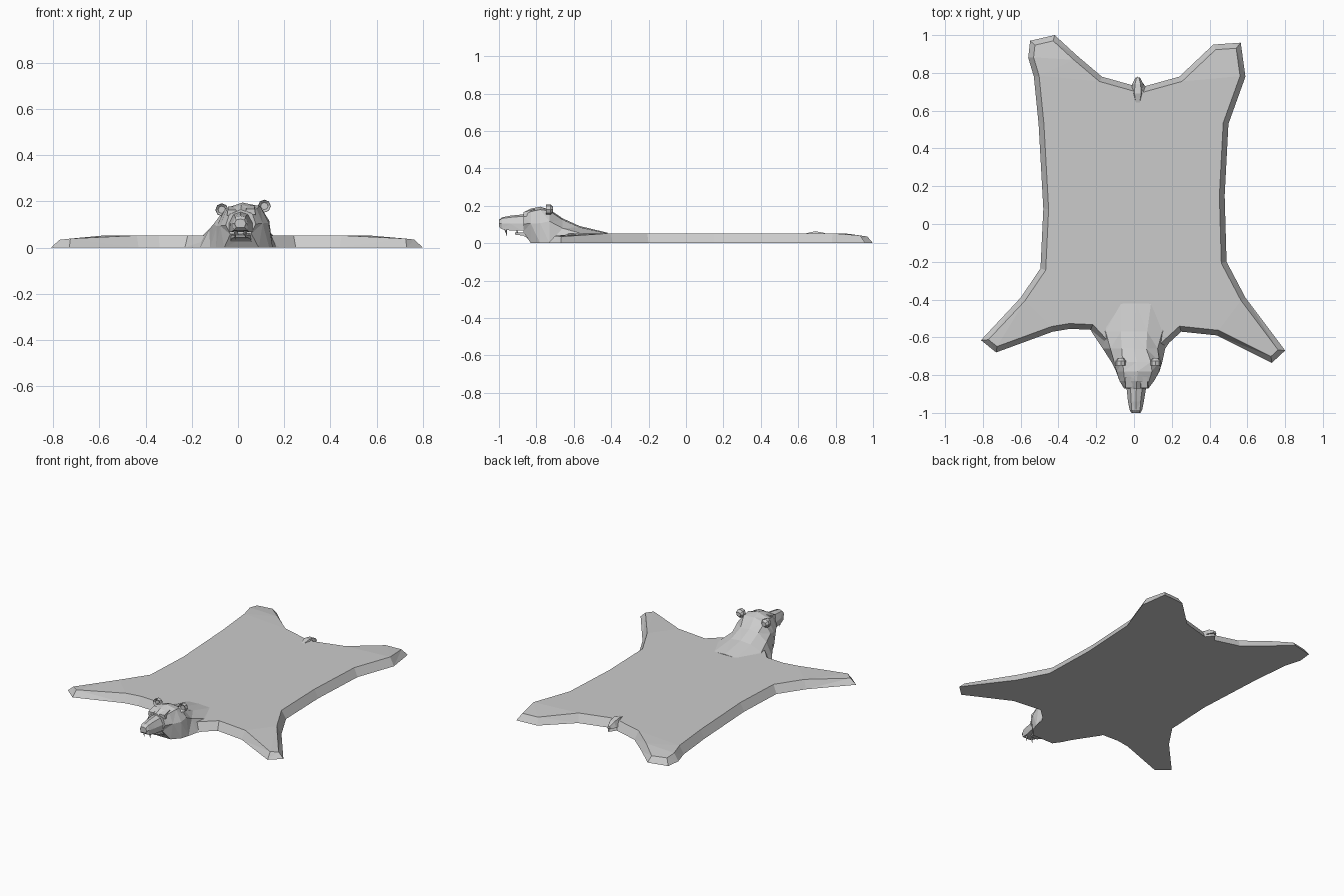
import bpy, bmesh, math
from mathutils import Vector

if "Cube" in bpy.data.objects:
    bpy.data.objects.remove(bpy.data.objects["Cube"])

fur = bpy.data.materials.new("plain grey")
fur.diffuse_color = (0.6, 0.6, 0.6, 1)
fur.use_nodes = True
fur.node_tree.nodes["Principled BSDF"].inputs["Base Color"].default_value = fur.diffuse_color


def finish(name, bm):
    bmesh.ops.recalc_face_normals(bm, faces=bm.faces[:])
    me = bpy.data.meshes.new(name)
    bm.to_mesh(me)
    bm.free()
    me.materials.append(fur)
    ob = bpy.data.objects.new(name, me)
    bpy.context.collection.objects.link(ob)
    return ob


def loft(name, rings):
    """Skin closed rings of equal length and cap both ends."""
    bm = bmesh.new()
    vs = [[bm.verts.new(p) for p in r] for r in rings]
    n = len(vs[0])
    for a, b in zip(vs, vs[1:]):
        for i in range(n):
            j = (i + 1) % n
            bm.faces.new((a[i], a[j], b[j], b[i]))
    bm.faces.new(vs[0])
    bm.faces.new(vs[-1])
    bmesh.ops.triangulate(bm, faces=bm.faces[:])
    return finish(name, bm)


def section(y, cx, half, top, tilt=0.0):
    """Symmetric section: half-profile from the bottom up, then a ridge point."""
    pts = [(w, z) for w, z in half] + [(0, top)] + [(-w, z) for w, z in reversed(half)]
    return [(cx + x, y, z + (tilt * x if z > 0.01 else 0)) for x, z in pts]


# flat pelt with sloping rim, clockwise from the rear left paw
outline = [(-.55, .97), (-.42, 1), (-.30, .89), (-.17, .78), (-.01, .735), (.02, .78),
           (.06, .73), (.24, .78), (.42, .95), (.565, .96), (.59, .78), (.50, .53),
           (.48, .15), (.49, -.20), (.59, -.39), (.80, -.67), (.73, -.735), (.44, -.59),
           (.25, -.57), (.13, -.68), (.08, -.80), (-.05, -.80), (-.12, -.68), (-.23, -.56),
           (-.34, -.555), (-.43, -.57), (-.73, -.68), (-.81, -.615), (-.60, -.39),
           (-.495, -.235), (-.48, .08), (-.505, .53), (-.53, .78), (-.56, .88)]


def inset(i, d):
    a, b, c = (Vector(outline[k % len(outline)]) for k in (i - 1, i, i + 1))
    e, f = (b - a).normalized(), (c - b).normalized()
    m = Vector((e.y + f.y, -e.x - f.x)).normalized()
    return b + m * min(d / max(m.dot(Vector((e.y, -e.x))), .3), d * 1.4)


def pelt_height(x, y):
    tip = max(0, abs(x) - .6) / .2 if y < 0 else max(0, y - .85) / .15
    return .053 - .022 * min(tip, 1)


bm = bmesh.new()
count = len(outline)
low = [bm.verts.new((x, y, 0)) for x, y in outline]
high = []
for i in range(count):
    p = inset(i, .028)
    high.append(bm.verts.new((p.x, p.y, pelt_height(p.x, p.y))))
for i in range(count):
    j = (i + 1) % count
    bm.faces.new((low[i], low[j], high[j], high[i]))
bm.faces.new(low)
bm.faces.new(high)
bmesh.ops.triangulate(bm, faces=bm.faces[:])
finish("pelt", bm)

# neck and skull, from the back to the face
skull = [
    (-.42, .01, [(.20, .01), (.15, .04), (.08, .052)], .056, 0),
    (-.57, .00, [(.225, 0), (.15, .055), (.07, .085)], .092, 0),
    (-.66, .00, [(.165, 0), (.125, .08), (.065, .125)], .133, 0),
    (-.73, .015, [(.135, 0), (.12, .11), (.075, .168)], .180, .06),
    (-.78, .02, [(.115, 0), (.112, .10), (.075, .175)], .195, .06),
    (-.83, .015, [(.075, 0), (.092, .10), (.065, .165)], .185, .06),
    (-.87, .012, [(.045, .06), (.065, .10), (.05, .145)], .165, .04)]
loft("neck_and_skull", [section(*s) for s in skull])

# muzzle with blunt nose
muzzle = [
    (-.82, .012, [(.058, .065), (.060, .105), (.035, .150)], .165),
    (-.88, .012, [(.050, .068), (.050, .105), (.030, .143)], .153),
    (-.94, .010, [(.040, .068), (.042, .105), (.025, .138)], .147),
    (-.985, .010, [(.030, .075), (.033, .105), (.022, .132)], .138),
    (-1.0, .010, [(.018, .088), (.024, .105), (.018, .120)], .124)]
loft("muzzle", [section(*s) for s in muzzle])

# short lower jaw
jaw = [(-.81, .012, [(.055, .005), (.055, .05)], .052),
       (-.87, .012, [(.040, .040), (.040, .056)], .054),
       (-.915, .012, [(.022, .046), (.024, .056)], .056)]
loft("lower_jaw", [section(*s) for s in jaw])


def cone(name, base, tip, r):
    bm = bmesh.new()
    ring = [bm.verts.new((base[0] + r * math.cos(a), base[1] + r * math.sin(a), base[2]))
            for a in (k * math.pi / 2 for k in range(4))]
    top = bm.verts.new(tip)
    for i in range(4):
        bm.faces.new((ring[i], ring[(i + 1) % 4], top))
    bm.faces.new(ring)
    finish(name, bm)


for side, label in ((-1, "left"), (1, "right")):
    # fangs
    x = .01 + side * .022
    cone(label + "_upper_fang", (x, -.965, .08), (x, -.957, .036), .009)
    cone(label + "_lower_fang", (.012 + side * .015, -.90, .053), (.012 + side * .015, -.908, .078), .006)

    # cupped ears: outer rim behind a smaller sunken front
    ex, ez = .022 + side * .092, .172 + side * .008
    rings = []
    for y, r, s in ((-.71, .016, .9), (-.725, .028, 1), (-.748, .027, 1), (-.738, .016, 1)):
        rings.append([(ex + r * math.cos(k * math.pi / 4), y, ez + s * r * math.sin(k * math.pi / 4))
                      for k in range(8)])
    loft(label + "_ear", rings)

    # brow ridge overhanging the eye
    bx = .014 + side * .04
    brow = [[(bx + dx, y, z + side * .002) for dx, z in ((-.022, z0), (.022, z0), (.018, z1), (-.018, z1))]
            for y, z0, z1 in ((-.81, .135, .180), (-.868, .142, .165))]
    loft(label + "_brow", brow)

# tail stub on the rear edge
tail = [[(.02 + w, y, z) for w, z in ((-h, .02), (h, .02), (h * .5, t), (-h * .5, t))]
        for y, h, t in ((.64, .02, .052), (.69, .035, .064), (.74, .03, .055), (.775, .012, .035))]
loft("tail", tail)
